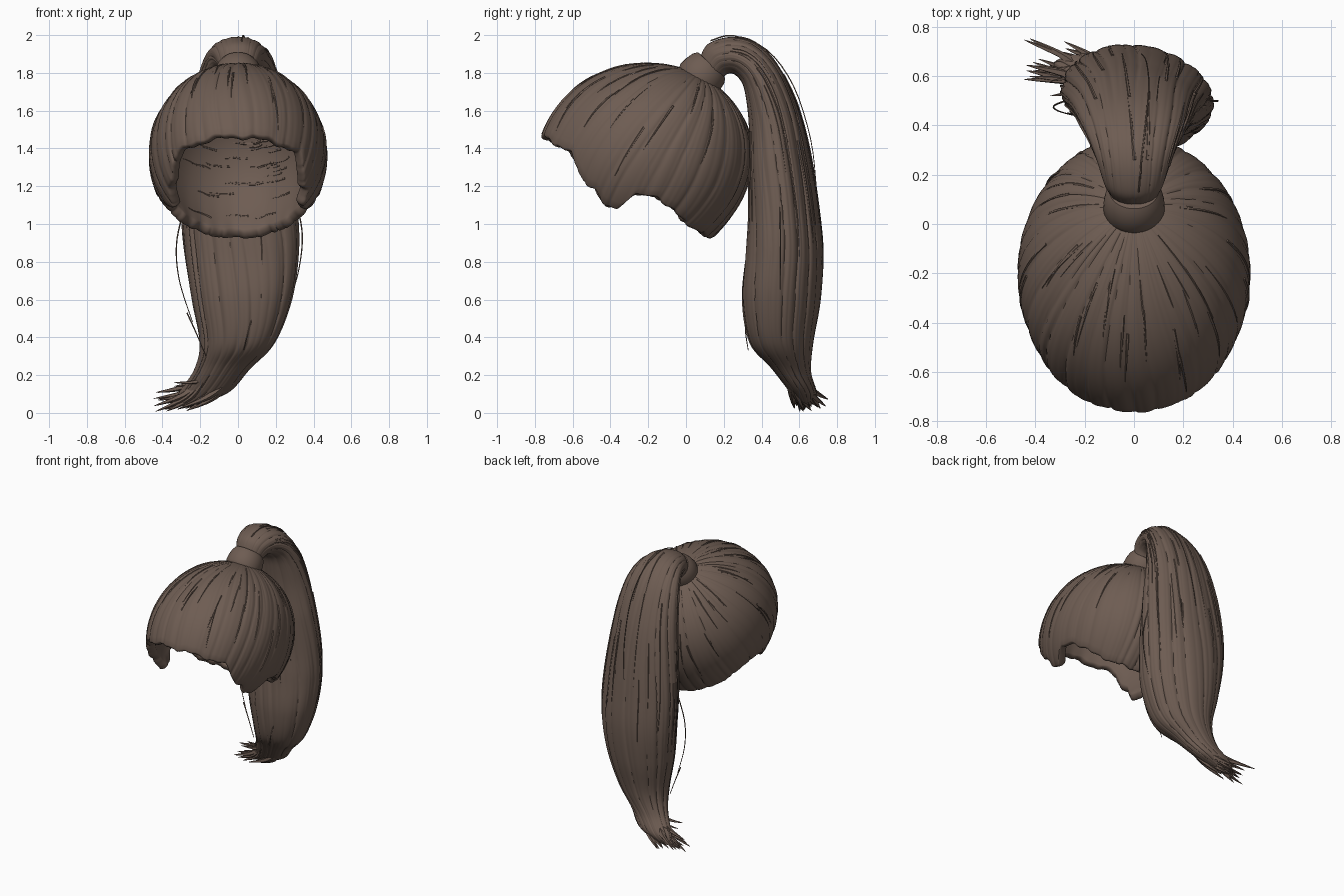
import bpy, bmesh, math, random
from mathutils import Vector

if "Cube" in bpy.data.objects:
    bpy.data.objects.remove(bpy.data.objects["Cube"])

random.seed(7)
TAU = 2 * math.pi
hair = bpy.data.materials.new("dark brown hair")
hair.diffuse_color = (0.155, 0.108, 0.085, 1)
hair.use_nodes = True
hair.node_tree.nodes["Principled BSDF"].inputs["Base Color"].default_value = hair.diffuse_color


def curve(keys, n):
    """Catmull-Rom samples through a list of tuples."""
    out, m = [], len(keys) - 1
    for k in range(n + 1):
        f = k / n * m
        i = min(int(f), m - 1)
        t = f - i
        p = [keys[max(0, min(m, i + d))] for d in (-1, 0, 1, 2)]
        out.append([0.5 * (2 * b + (c - a) * t + (2 * a - 5 * b + 4 * c - d) * t * t
                           + (3 * b - a - 3 * c + d) * t ** 3) for a, b, c, d in zip(*p)])
    return out


def lock_profile(count):
    """Rounded locks of uneven width around a circle: 0 on a lock, -1 in a groove."""
    edges = [(i + random.uniform(-0.35, 0.35)) / count * TAU for i in range(count)]
    edges.append(edges[0] + TAU)
    depth = [random.uniform(0.25, 1) for _ in range(count)]

    def f(a):
        a = (a - edges[0]) % TAU + edges[0]
        for i in range(count):
            if a < edges[i + 1]:
                s = (a - edges[i]) / (edges[i + 1] - edges[i])
                return depth[i] * (math.sqrt(max(0, 4 * s * (1 - s))) - 1)
        return 0
    return f


def add_rings(bm, rings):
    """Skin closed rings of points and cap both ends."""
    vs = [[bm.verts.new(p) for p in r] for r in rings]
    n = len(vs[0])
    for a, b in zip(vs, vs[1:]):
        for j in range(n):
            k = (j + 1) % n
            bm.faces.new((a[j], a[k], b[k], b[j]))
    bm.faces.new(vs[0][::-1])
    bm.faces.new(vs[-1])


def finish(name, bm, angle=50):
    bmesh.ops.recalc_face_normals(bm, faces=bm.faces)
    me = bpy.data.meshes.new(name)
    bm.to_mesh(me)
    bm.free()
    ob = bpy.data.objects.new(name, me)
    bpy.context.collection.objects.link(ob)
    me.materials.append(hair)
    bpy.ops.object.select_all(action='DESELECT')
    ob.select_set(True)
    bpy.context.view_layer.objects.active = ob
    bpy.ops.object.shade_smooth_by_angle(angle=math.radians(angle))


def add_strand(bm, pts, r0, r1, n=12, sides=5):
    """Thin tube along a path, radius r0 to r1."""
    path = [Vector(p) for p in curve([tuple(p) for p in pts], n)]
    rings = []
    for i, p in enumerate(path):
        d = (path[min(i + 1, n)] - path[max(i - 1, 0)]).normalized()
        u = d.cross(Vector((0.3, 0.9, 0.2))).normalized()
        v = d.cross(u)
        r = r0 + (r1 - r0) * (i / n) ** 1.5
        rings.append([p + r * (u * math.cos(TAU * j / sides) + v * math.sin(TAU * j / sides))
                      for j in range(sides)])
    add_rings(bm, rings)


# Hair cap: ellipsoid combed from the tie down to an uneven hairline
CEN, RAD = Vector((0, -0.2, 1.36)), Vector((0.47, 0.55, 0.49))
POLE, FRONT = Vector((0, 0.478, 0.878)), Vector((0, -0.878, 0.478))
HEM = [(-0.75, 1.475), (-0.72, 1.465), (-0.62, 1.40), (-0.5, 1.2), (-0.42, 1.105), (-0.36, 1.09),
       (-0.26, 1.16), (-0.15, 1.15), (0, 1.03), (0.05, 0.99), (0.14, 0.93)]
hem = []
for i, (y, z) in enumerate(HEM):
    uy, uz = (y - CEN.y) / RAD.y, (z - CEN.z) / RAD.z
    ux = 0 if i in (0, len(HEM) - 1) else math.sqrt(max(0, 1 - uy * uy - uz * uz))
    u = Vector((ux, uy, uz)).normalized()
    hem.append((math.atan2(ux, u.dot(FRONT)), math.acos(u.dot(POLE))))


def hem_angle(phi):
    a = abs((phi + math.pi) % TAU - math.pi)
    rough = 0.014 * math.sin(13 * phi + 1) + 0.009 * math.sin(29 * phi)
    for (p, q), (p2, q2) in zip(hem, hem[1:]):
        if a <= p2:
            s = max(0, (a - p) / (p2 - p))
            return q + (q2 - q) * s * s * (3 - 2 * s) + rough
    return hem[-1][1] + rough


def cap_point(phi, alpha, k):
    t = alpha / hem_angle(phi)
    k += 0.05 * max(0, math.cos(phi)) ** 2 * t ** 3 + 0.075 * max(0, -math.cos(phi)) ** 3 * t ** 6
    d = (POLE * math.cos(alpha) + FRONT * (math.sin(alpha) * math.cos(phi))
         + Vector((math.sin(alpha) * math.sin(phi), 0, 0)))
    return CEN + Vector((d.x * RAD.x, d.y * RAD.y, d.z * RAD.z)) * k


cap_locks, fine_locks = lock_profile(32), lock_profile(75)
N = 380
phis = [TAU * j / N for j in range(N)]


def groove(phi, t):
    w = phi + 0.05 * math.sin(4 * t + 3 * phi)
    return (0.026 * cap_locks(w) + 0.007 * fine_locks(w - 0.04 * t)) * min(1, 3 * t)


rings = []
for i in range(27):                      # outside
    t = 0.04 + 0.96 * i / 26
    rings.append([cap_point(p, hem_angle(p) * t, 1.008 + groove(p, t)) for p in phis])
for i in range(1, 6):                    # rolled hem
    a = math.pi * i / 6
    rings.append([cap_point(p, hem_angle(p) + 0.04 * math.sin(a) * (1 + 20 * groove(p, 1)),
                            0.945 + 0.063 * math.cos(a) + groove(p, 1) * (1 - i / 6)) for p in phis])
for i in range(15):                      # inside
    t = 1 - 0.96 * i / 14
    rings.append([cap_point(p, hem_angle(p) * t, 0.882) for p in phis])
bm = bmesh.new()
add_rings(bm, rings)
finish("hair_cap", bm)

# Loose strands lying on the cap, and a few combed across its inside
bm = bmesh.new()
for _ in range(36):
    p, t0 = random.uniform(0, TAU), random.uniform(0.15, 0.6)
    t1 = min(0.97, t0 + random.uniform(0.2, 0.45))
    bend = random.uniform(-0.07, 0.07)
    pts = []
    for k in range(5):
        t = t0 + (t1 - t0) * k / 4
        q = p + bend * k / 4
        pts.append(cap_point(q, hem_angle(q) * t, 1.0 + 0.007 * math.sin(math.pi * k / 4)))
    add_strand(bm, pts, 0.006, 0.002)
for _ in range(26):
    p, t = math.pi + random.uniform(-0.8, 0.4), random.uniform(0.45, 0.95)
    span = random.uniform(0.2, 0.5)
    pts = [cap_point(q, hem_angle(q) * t, 0.882) for q in [p + span * k / 4 for k in range(5)]]
    add_strand(bm, pts, 0.006, 0.002)
finish("cap_strands", bm)

# Hair tie: barrel-shaped band of wrapped hair
bm = bmesh.new()
axis = Vector((0, 0.68, 0.73))
side = Vector((0, -0.73, 0.68))
rings = []
for s, r in [(-0.03, 0.09), (-0.01, 0.115), (0.02, 0.125), (0.06, 0.123), (0.1, 0.115),
             (0.125, 0.1), (0.13, 0.06)]:
    c = Vector((0, 0.05, 1.75)) + axis * s
    rings.append([c + Vector((math.cos(a), 0, 0)) * r + side * (r * math.sin(a))
                  for a in [TAU * j / 40 for j in range(40)]])
add_rings(bm, rings)
finish("hair_tie", bm)

# Ponytail sections: outer y, z; inner y, z; centre x; half width
TAIL = [(0.07, 1.87, 0.19, 1.77, 0, 0.095), (0.12, 1.955, 0.22, 1.795, 0, 0.12),
        (0.25, 1.99, 0.26, 1.79, 0, 0.15), (0.38, 1.95, 0.30, 1.74, 0, 0.185),
        (0.50, 1.82, 0.32, 1.65, 0, 0.22), (0.60, 1.60, 0.335, 1.50, 0, 0.25),
        (0.66, 1.35, 0.335, 1.28, 0.005, 0.28), (0.70, 1.10, 0.335, 1.05, 0.01, 0.30),
        (0.725, 0.85, 0.32, 0.85, 0.02, 0.295), (0.71, 0.60, 0.30, 0.60, 0.02, 0.26),
        (0.67, 0.37, 0.34, 0.37, -0.005, 0.195), (0.66, 0.22, 0.45, 0.24, -0.085, 0.145),
        (0.69, 0.11, 0.55, 0.11, -0.18, 0.13), (0.67, 0.045, 0.60, 0.045, -0.27, 0.06)]
tail_locks, tail_fine = lock_profile(15), lock_profile(39)


def tail_point(sec, a, k=1):
    oy, oz, iy, iz, cx, w = sec
    c, v = math.cos(a), math.sin(a)
    e = 0.97
    k *= 1 - 0.08 * math.sin(2 * a) * max(0, min(1, (1.9 - oz) / 0.5))   # skewed section
    x = math.copysign(abs(c) ** e, c) * w * k
    d = math.copysign(abs(v) ** e, v) * k / 2
    return Vector((cx + x, (oy + iy) / 2 + (oy - iy) * d, (oz + iz) / 2 + (oz - iz) * d))


secs = curve(TAIL, 100)
rings = []
for i, sec in enumerate(secs):
    s = i / 100
    ring = []
    for j in range(240):
        a = TAU * j / 240
        w = a + 0.25 * math.sin(3 * s + 1) + 0.06 * math.sin(9 * s + 2 * a)
        k = 1.015 + (0.075 * tail_locks(w) + 0.02 * tail_fine(w + 0.1 * s)) * min(1, 0.35 + 3 * s)
        ring.append(tail_point(sec, a, k))
    rings.append(ring)
bm = bmesh.new()
add_rings(bm, rings)
finish("ponytail", bm)

# Frayed tips sweeping to the side
bm = bmesh.new()
for _ in range(30):
    f = random.random()
    start = tail_point(secs[86], random.uniform(0, TAU), random.uniform(0.3, 0.7))
    end = Vector((-0.26 - 0.18 * f + random.uniform(-0.015, 0.03), random.uniform(0.57, 0.76),
                  max(0.004, 0.01 + 0.1 * f * random.random() + random.uniform(-0.01, 0.02))))
    mid = start.lerp(end, 0.55) + Vector((0.03, 0, -0.015))
    add_strand(bm, [start, mid, end], 0.026, 0.001)
for y, z in [(0.52, 0.16), (0.58, 0.14), (0.62, 0.13)]:
    add_strand(bm, [(-0.1, 0.56, 0.25), (-0.2, y + 0.02, 0.17), (-0.34, y, z)], 0.02, 0.001)
finish("ponytail_tips", bm)

# Loose strands along the ponytail and flyaways beside it
bm = bmesh.new()
for _ in range(22):
    a, i0 = random.uniform(0, TAU), random.randint(12, 55)
    span = random.randint(15, 30)
    pts = []
    for k in range(5):
        i = i0 + span * k // 4
        pts.append(tail_point(secs[i], a + 0.03 * k, 1.0 + 0.01 * math.sin(math.pi * k / 4)))
    add_strand(bm, pts, 0.007, 0.002)
for pts in [[(-0.28, 0.5, 1.1), (-0.325, 0.48, 0.9), (-0.31, 0.46, 0.7), (-0.24, 0.44, 0.48)],
            [(-0.27, 0.45, 0.53), (-0.22, 0.44, 0.42), (-0.17, 0.43, 0.3)],
            [(0.3, 0.5, 1.15), (0.34, 0.5, 0.95), (0.32, 0.5, 0.75), (0.26, 0.5, 0.55)],
            [(0.02, 0.13, 1.97), (0.03, 0.25, 1.997), (0.05, 0.43, 1.92), (0.06, 0.57, 1.73),
             (0.05, 0.66, 1.45), (0.03, 0.69, 1.2)],
            [(0.1, 0.33, 0.6), (0.06, 0.315, 0.45), (0.03, 0.33, 0.33)]]:
    add_strand(bm, pts, 0.004, 0.002, 20)
finish("loose_strands", bm)
